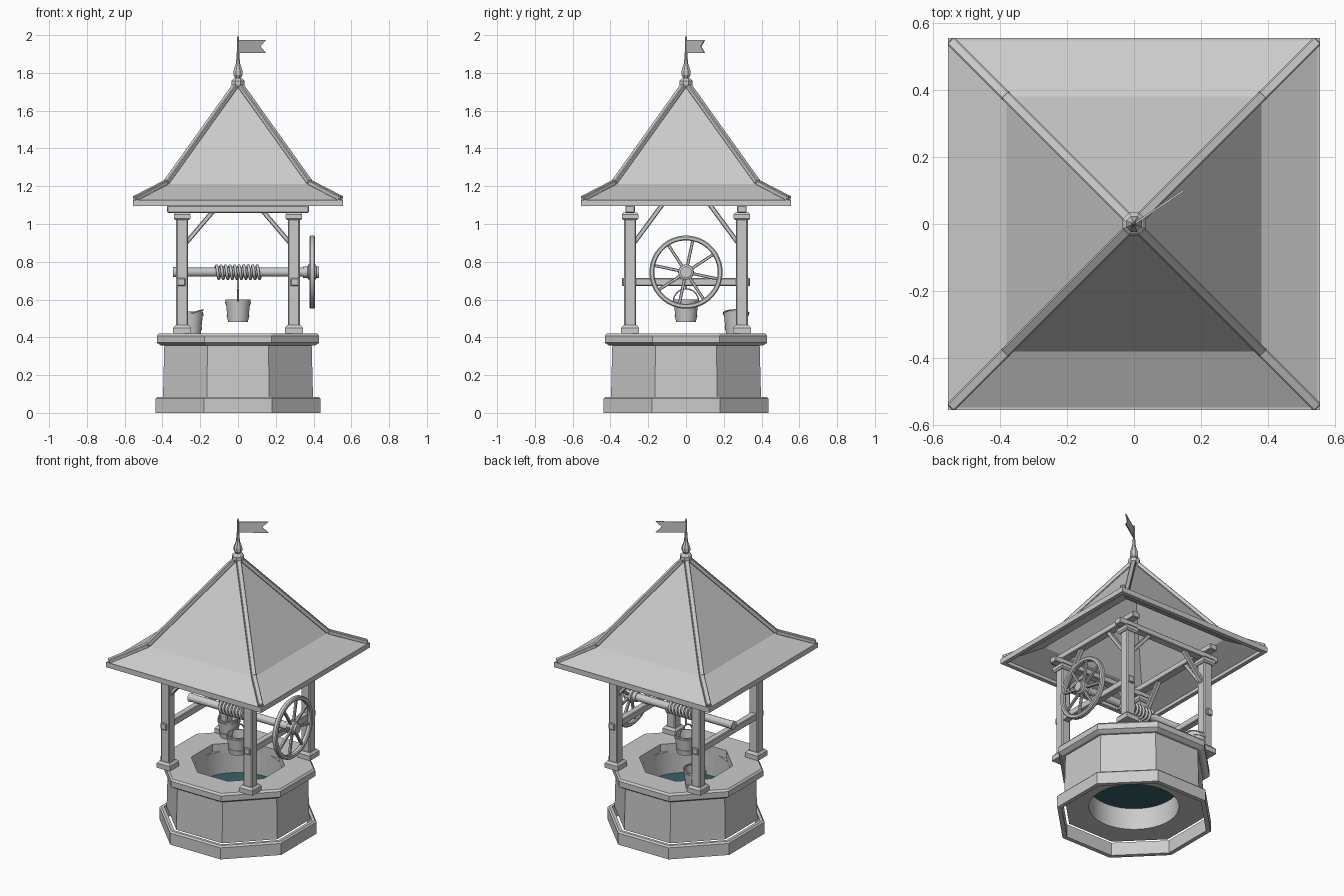
import bpy, bmesh, math
from mathutils import Vector, Matrix

if "Cube" in bpy.data.objects:
    bpy.data.objects.remove(bpy.data.objects["Cube"])


def material(name, rgb):
    m = bpy.data.materials.new(name)
    m.diffuse_color = (*rgb, 1)
    m.use_nodes = True
    m.node_tree.nodes["Principled BSDF"].inputs["Base Color"].default_value = m.diffuse_color
    return m


GREY = material("plain_grey", (0.6, 0.6, 0.6))
TEAL = material("water_teal", (0.04, 0.12, 0.14))


def finish(name, bm, mat=GREY, smooth=False, bevel=0, matrix=None):
    bmesh.ops.recalc_face_normals(bm, faces=bm.faces)
    if matrix:
        bm.transform(matrix)
    me = bpy.data.meshes.new(name)
    bm.to_mesh(me)
    bm.free()
    me.materials.append(mat)
    if smooth:
        for p in me.polygons:
            p.use_smooth = True
        me.set_sharp_from_angle(angle=math.radians(35))
    ob = bpy.data.objects.new(name, me)
    bpy.context.collection.objects.link(ob)
    if bevel:
        b = ob.modifiers.new("bevel", 'BEVEL')
        b.width, b.segments = bevel, 1
    return ob


def lathe(name, profile, n, closed=False, flat=False, **kw):
    """Turn (radius, z) points; flat=True treats radius as distance to a flat side."""
    bm = bmesh.new()
    k = 1 / math.cos(math.pi / n) if flat else 1
    rings = []
    for i in range(n):
        a = 2 * math.pi * (i + 0.5) / n
        rings.append([bm.verts.new((r * k * math.cos(a), r * k * math.sin(a), z)) for r, z in profile])
    m = len(profile)
    for i in range(n):
        A, B = rings[i], rings[(i + 1) % n]
        for j in range(m if closed else m - 1):
            l = (j + 1) % m
            if profile[j][0] or profile[l][0]:
                bm.faces.new((A[j], B[j], B[l], A[l]))
    bmesh.ops.remove_doubles(bm, verts=bm.verts, dist=1e-5)
    return finish(name, bm, **kw)


def beam(name, p, q, w, h, bevel=0.004):
    p, q = Vector(p), Vector(q)
    d = q - p
    bm = bmesh.new()
    bmesh.ops.create_cube(bm, size=1)
    bm.transform(Matrix.Diagonal((w, h, d.length, 1)))
    mat = Matrix.Translation((p + q) / 2) @ d.to_track_quat('Z', 'Y').to_matrix().to_4x4()
    return finish(name, bm, bevel=bevel, matrix=mat)


def wire(name, pts, radius, res=2):
    cu = bpy.data.curves.new(name, 'CURVE')
    cu.dimensions = '3D'
    cu.bevel_depth, cu.bevel_resolution, cu.use_fill_caps = radius, res, True
    s = cu.splines.new('POLY')
    s.points.add(len(pts) - 1)
    for pt, co in zip(s.points, pts):
        pt.co = (*co, 1)
    s.use_smooth = True
    cu.materials.append(GREY)
    ob = bpy.data.objects.new(name, cu)
    bpy.context.collection.objects.link(ob)
    return ob


# Well base: plinth, wall, round lining, coping, water
lathe("plinth", [(.41, 0), (.437, 0), (.437, .075), (.428, .085), (.41, .085)], 8, closed=True, flat=True)
lathe("well_wall", [(.3, .085), (.397, .085), (.39, .37), (.3, .37)], 8, closed=True, flat=True)
lathe("well_lining", [(.265, .085), (.33, .085), (.33, .37), (.265, .37)], 40, closed=True, smooth=True)
lathe("coping", [(.26, .356), (.407, .356), (.43, .372), (.43, .408), (.42, .42), (.26, .42)], 8, closed=True, flat=True)
lathe("water", [(0, .225), (.266, .225)], 40, mat=TEAL)

# Timber frame
P = .296
for sx in (-1, 1):
    for sy in (-1, 1):
        at = Matrix.Translation((sx * P, sy * P, 0))
        beam("post", (sx * P, sy * P, .43), (sx * P, sy * P, 1.05), .062, .062, .006)
        lathe("post_foot", [(0, .42), (.047, .42), (.047, .45), (.036, .464), (0, .464)], 4, flat=True, matrix=at)
        lathe("post_cap", [(0, 1.02), (.036, 1.02), (.044, 1.03), (.044, 1.05), (.036, 1.06), (0, 1.06)],
              4, flat=True, matrix=at)
        beam("brace_x", (sx * .275, sy * P, .90), (sx * .13, sy * P, 1.07), .028, .024)
        beam("brace_y", (sx * P, sy * .275, .90), (sx * P, sy * .12, 1.11), .028, .024)
for s in (-1, 1):
    beam("front_back_beam", (-.375, s * P, 1.078), (.375, s * P, 1.078), .05, .038)
    beam("side_beam", (s * P, -.375, 1.115), (s * P, .375, 1.115), .05, .038)
    beam("side_rail", (s * .3, -.338, .693), (s * .3, .338, .693), .042, .042)

# Windlass axle with rope
X_AXIS = Matrix.Translation((0, 0, .745)) @ Matrix.Rotation(math.pi / 2, 4, 'Y')
lathe("axle", [(0, -.345), (.027, -.345), (.027, -.328), (.024, -.322), (.024, .4), (0, .4)],
      20, smooth=True, matrix=X_AXIS)
turns = 10
wire("rope_coil", [(-.12 + .24 * i / (turns * 16), .034 * math.cos(i * math.pi / 8),
                    .745 + .034 * math.sin(i * math.pi / 8)) for i in range(turns * 16 + 1)], .008)
wire("hanging_rope", [(0, 0, .72), (0, 0, .66)], .006)

# Crank wheel
WX = .393
ring = [(.168 + .0, -.009), (.173, -.015), (.188, -.015), (.194, -.009),
        (.194, .009), (.188, .015), (.173, .015), (.168, .009)]
lathe("wheel_rim", ring, 40, closed=True, smooth=True,
      matrix=Matrix.Translation((WX, 0, 0)) @ X_AXIS)
lathe("wheel_hub", [(0, .345), (.03, .345), (.03, .368), (.04, .372), (.04, .412), (.03, .416), (.03, .43), (0, .43)],
      20, smooth=True, matrix=X_AXIS)
for i in range(8):
    a = math.radians(78 + 45 * i)
    c, s = math.cos(a), math.sin(a)
    beam("wheel_spoke", (WX, .03 * c, .745 + .03 * s), (WX, .175 * c, .745 + .175 * s), .016, .016, .003)


# Buckets with hoops and wire handle
def bucket(x, y, z, tilt):
    at = Matrix.Translation((x, y, z))
    lathe("bucket", [(0, 0), (.054, 0), (.067, .118), (.06, .118), (.048, .012), (0, .012)], 20, smooth=True, matrix=at)
    for name, r, h in (("bucket_low_hoop", .056, .02), ("bucket_top_hoop", .0645, .092)):
        lathe(name, [(r - .003, h), (r + .003, h), (r + .005, h + .014), (r - .002, h + .014)],
              20, closed=True, smooth=True, matrix=at)
    pts = []
    for i in range(17):
        t = math.pi * i / 16
        v = Vector((0, .067 * math.cos(t), .067 * math.sin(t)))
        v.rotate(Matrix.Rotation(tilt, 3, 'Y'))
        pts.append(v + Vector((x, y, z + .108)))
    wire("bucket_handle", pts, .004, 1)


bucket(0, 0, .482, 0)
bucket(-.25, .265, .42, math.radians(75))

# Roof shell, eave band, hip ridges
lathe("roof", [(.552, 1.126), (.38, 1.212), (0, 1.74), (0, 1.71), (.372, 1.192), (.552, 1.106)], 4, closed=True, flat=True)
lathe("eave_band", [(.53, 1.095), (.556, 1.095), (.556, 1.128), (.53, 1.128)], 4, closed=True, flat=True)
for sx in (-1, 1):
    for sy in (-1, 1):
        pts = [(sx * r, sy * r, z) for r, z in ((.546, 1.134), (.38, 1.22), (.012, 1.735))]
        beam("lower_hip_ridge", pts[0], pts[1], .03, .026)
        beam("upper_hip_ridge", pts[1], pts[2], .03, .026)

# Finial and swallow-tailed flag
lathe("finial", [(0, 1.725), (.03, 1.725), (.037, 1.738), (.037, 1.757), (.028, 1.768), (.016, 1.772), (.026, 1.79),
                 (.026, 1.81), (.012, 1.85), (.007, 1.91), (.006, 1.985), (0, 2.0)], 8)
bm = bmesh.new()
outline = [(0, 1.905), (.178, 1.905), (.142, 1.94), (.178, 1.975), (0, 1.975)]
face = bm.faces.new([bm.verts.new((u, -.003, z)) for u, z in outline])
ext = bmesh.ops.extrude_face_region(bm, geom=[face])
bmesh.ops.translate(bm, vec=(0, .006, 0), verts=[g for g in ext["geom"] if isinstance(g, bmesh.types.BMVert)])
finish("flag", bm, matrix=Matrix.Rotation(math.radians(34), 4, 'Z'))
